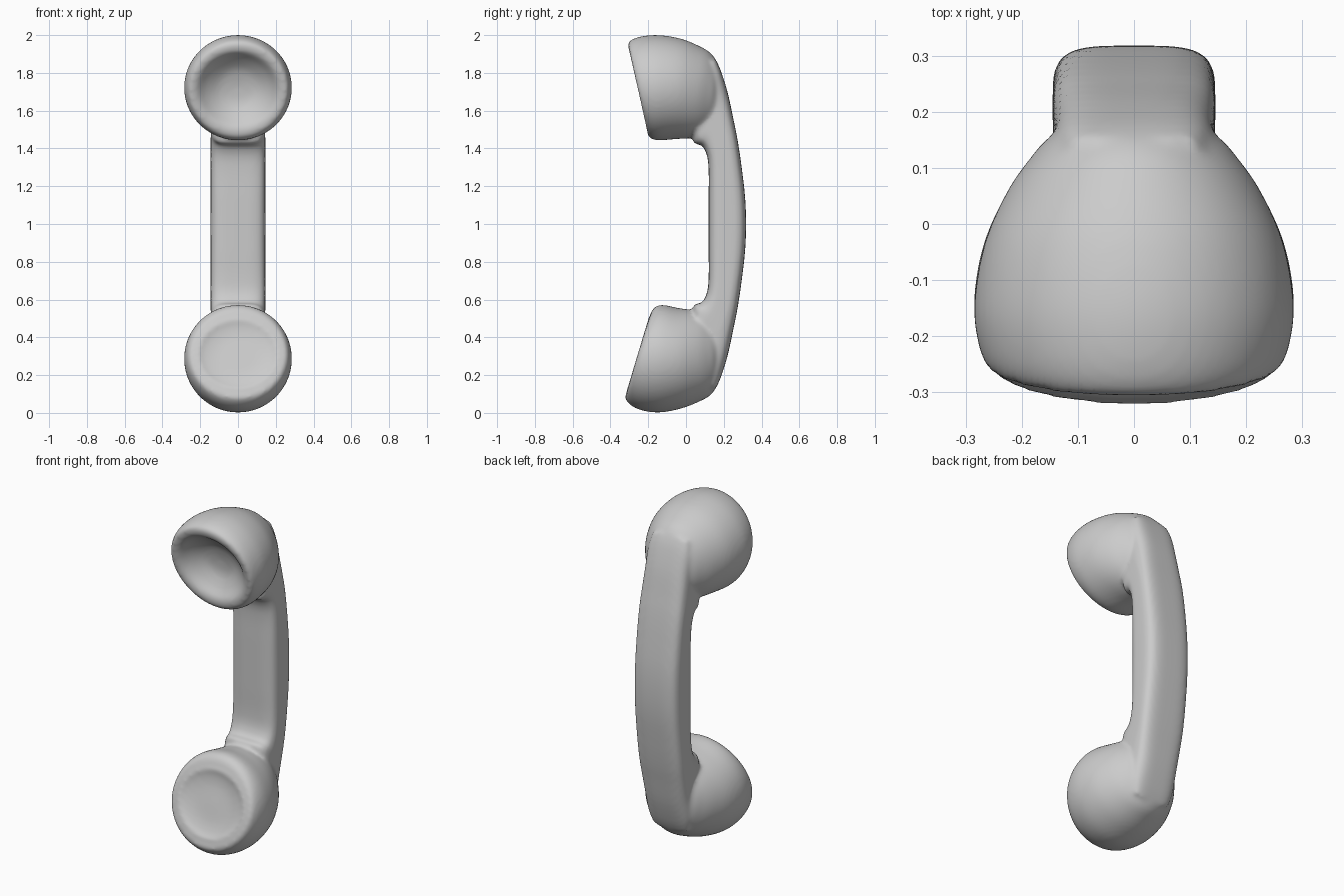
import bpy, bmesh, math

if "Cube" in bpy.data.objects:
    bpy.data.objects.remove(bpy.data.objects["Cube"])

SEGMENTS = 64


def catmull(p0, p1, p2, p3, t):
    return [0.5 * (2 * b + (c - a) * t + (2 * a - 5 * b + 4 * c - d) * t * t
                   + (3 * b - a - 3 * c + d) * t ** 3)
            for a, b, c, d in zip(p0, p1, p2, p3)]


def smooth_ribs(ribs, steps=5):
    out = []
    for i in range(len(ribs) - 1):
        p0, p3 = ribs[max(i - 1, 0)], ribs[min(i + 2, len(ribs) - 1)]
        out += [catmull(p0, ribs[i], ribs[i + 1], p3, k / steps) for k in range(steps)]
    return out + [ribs[-1]]


def loft(bm, ribs, power):
    """Skin ribs (inner y, inner z, outer y, outer z, half width) with superellipse rings."""
    rings = []
    for ay, az, by, bz, hw in smooth_ribs(ribs):
        ring = []
        for k in range(SEGMENTS):
            t = 2 * math.pi * k / SEGMENTS
            c, s = (math.copysign(abs(v) ** (2 / power), v) for v in (math.cos(t), math.sin(t)))
            ring.append(bm.verts.new((hw * c, (ay + by) / 2 + s * (by - ay) / 2,
                                      (az + bz) / 2 + s * (bz - az) / 2)))
        rings.append(ring)
    for r0, r1 in zip(rings, rings[1:]):
        for k in range(SEGMENTS):
            j = (k + 1) % SEGMENTS
            bm.faces.new((r0[k], r0[j], r1[j], r1[k]))
    bm.faces.new(rings[0])
    bm.faces.new(rings[-1])


def dish(rim, steps):
    """Ribs shrinking from the rim into the cup: (scale, depth) pairs from the centre out."""
    ay, az, by, bz, hw = rim
    cy, cz = (ay + by) / 2, (az + bz) / 2
    length = math.hypot(by - ay, bz - az)
    ny, nz = abs(bz - az) / length, abs(by - ay) / length * (1 if bz > az else -1)
    ribs = []
    for s, d in steps:
        oy, oz = cy + ny * d, cz + nz * d
        ribs.append((oy + (ay - cy) * s, oz + (az - cz) * s,
                     oy + (by - cy) * s, oz + (bz - cz) * s, hw * s))
    return ribs


bm = bmesh.new()

# Grip: upper half, mirrored about z = 1
grip = [(0.09, 1.80, 0.155, 1.875, 0.12), (0.06, 1.60, 0.185, 1.81, 0.14),
        (0.04, 1.44, 0.222, 1.69, 0.143), (0.085, 1.415, 0.252, 1.55, 0.144),
        (0.112, 1.36, 0.272, 1.45, 0.145), (0.12, 1.28, 0.292, 1.32, 0.145),
        (0.12, 1.14, 0.312, 1.15, 0.145)]
middle = [(0.12, 1.0, 0.318, 1.0, 0.145)]
lower = [(a, 2 - b, c, 2 - d, w) for a, b, c, d, w in reversed(grip)]
loft(bm, grip + middle + lower, 4)

# Earpiece cup with a deep bowl
ear = [(-0.205, 1.495, -0.302, 1.925, 0.235), (-0.200, 1.468, -0.304, 1.962, 0.26),
       (-0.18, 1.45, -0.25, 1.99, 0.277), (-0.14, 1.443, -0.15, 2.0, 0.285),
       (-0.05, 1.45, -0.03, 1.982, 0.268), (0.03, 1.455, 0.07, 1.942, 0.23),
       (0.09, 1.47, 0.13, 1.905, 0.19), (0.15, 1.52, 0.165, 1.85, 0.145),
       (0.17, 1.62, 0.18, 1.75, 0.07)]
loft(bm, dish(ear[0], [(0.03, 0.10), (0.4, 0.088), (0.7, 0.05), (0.9, 0.01)]) + ear, 2)

# Mouthpiece cup with a shallow recess
mouth = [(-0.195, 0.505, -0.312, 0.115, 0.225), (-0.178, 0.545, -0.319, 0.07, 0.257),
         (-0.15, 0.568, -0.26, 0.022, 0.278), (-0.11, 0.57, -0.15, 0.002, 0.285),
         (-0.04, 0.555, -0.03, 0.022, 0.268), (0.03, 0.545, 0.07, 0.06, 0.23),
         (0.09, 0.53, 0.13, 0.095, 0.19), (0.15, 0.48, 0.165, 0.15, 0.145),
         (0.17, 0.38, 0.18, 0.25, 0.07)]
loft(bm, dish(mouth[0], [(0.03, 0.018), (0.5, 0.018), (0.8, 0.008), (0.93, -0.004)]) + mouth, 2)

bmesh.ops.recalc_face_normals(bm, faces=bm.faces)
mesh = bpy.data.meshes.new("handset")
bm.to_mesh(mesh)
bm.free()
handset = bpy.data.objects.new("handset", mesh)
bpy.context.collection.objects.link(handset)

# Fuse the parts into one skin and soften the joins
remesh = handset.modifiers.new("fuse", 'REMESH')
remesh.mode = 'VOXEL'
remesh.voxel_size = 0.011
remesh.use_smooth_shade = True
soften = handset.modifiers.new("soften", 'SMOOTH')
soften.factor = 0.5
soften.iterations = 8
